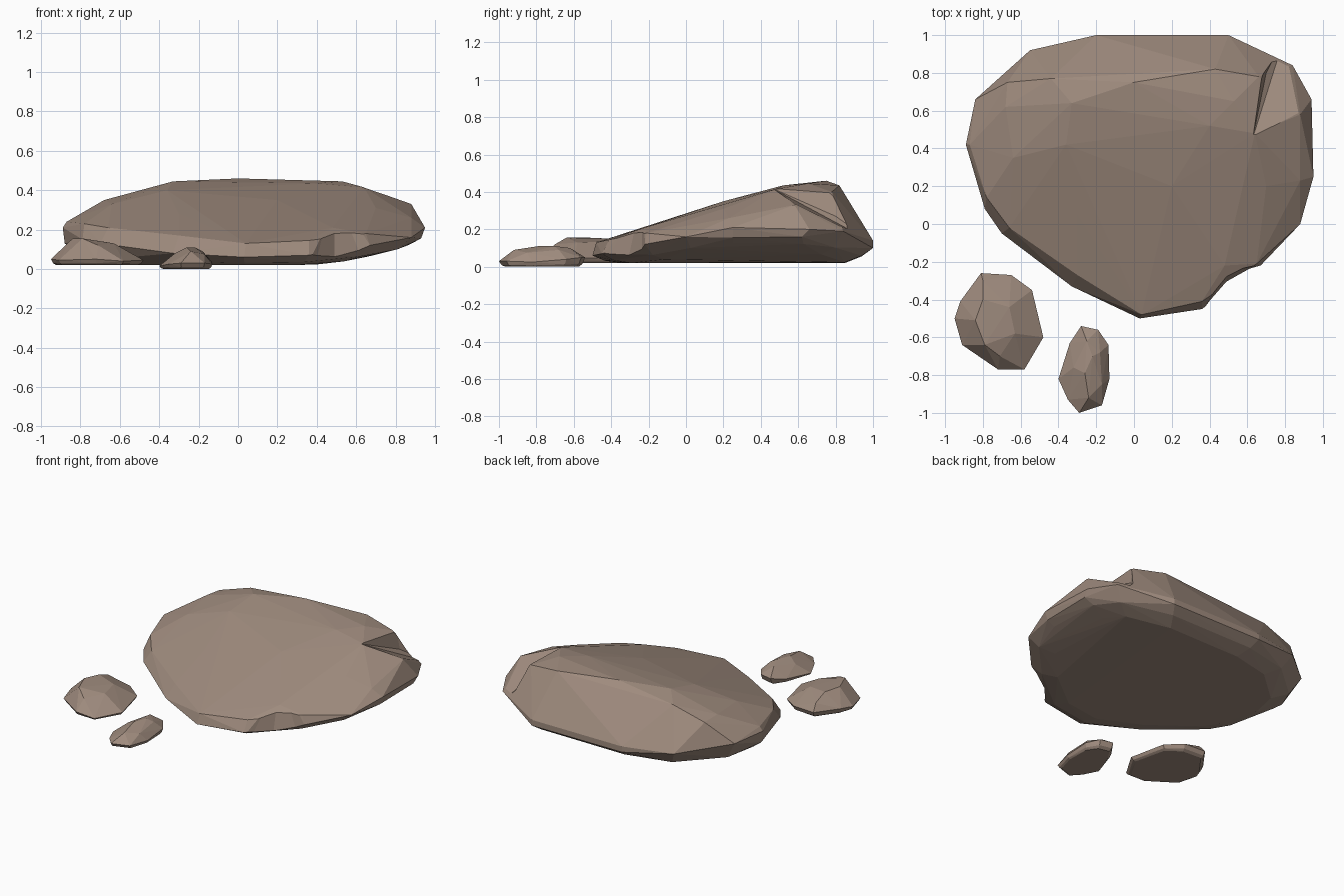
import bpy
import bmesh
from mathutils import Vector

default_cube = bpy.data.objects.get("Cube")
if default_cube:
    bpy.data.objects.remove(default_cube, do_unlink=True)

# One dusty brown stone colour for everything
stone = bpy.data.materials.new("dusty_brown_stone")
stone.use_nodes = True
stone.diffuse_color = (.35, .262, .21, 1)
shader = stone.node_tree.nodes["Principled BSDF"]
shader.inputs["Base Color"].default_value = stone.diffuse_color
shader.inputs["Roughness"].default_value = 1


def hull_object(name, points):
    """Flat-faced convex solid wrapped around the given points."""
    bm = bmesh.new()
    for point in points:
        bm.verts.new(point)
    bmesh.ops.convex_hull(bm, input=bm.verts[:])
    loose = [v for v in bm.verts if not v.link_faces]
    bmesh.ops.delete(bm, geom=loose, context='VERTS')
    bmesh.ops.recalc_face_normals(bm, faces=bm.faces[:])
    mesh = bpy.data.meshes.new(name)
    bm.to_mesh(mesh)
    bm.free()
    mesh.materials.append(stone)
    obj = bpy.data.objects.new(name, mesh)
    bpy.context.collection.objects.link(obj)
    return obj


def underside(girdle, shrink, base, lift):
    """Rounded belly: a resting ring and a belt, both inset from the girdle.
    The resting ring lifts off the ground towards the +x end."""
    middle = sum((Vector(p) for p in girdle), Vector()) / len(girdle)
    for point in map(Vector, girdle):
        foot = middle.lerp(point, shrink)
        foot.z = base + lift * max(0, foot.x - .3) ** 2
        yield foot
        belt = foot.lerp(point, .6)
        belt.z = foot.z + (point.z - foot.z) * .3
        yield belt


def make_rock(name, girdle, crown, shrink, base, lift=0):
    belly = list(underside(girdle, shrink, base, lift))
    return hull_object(name, girdle + crown + belly)


def carve(rock, name, points):
    """Break a chip out of a rock with a hidden convex cutter."""
    cutter = hull_object(name, points)
    cutter.hide_render = True
    cutter.hide_viewport = True
    cutter.display_type = 'WIRE'
    cut = rock.modifiers.new(name, 'BOOLEAN')
    cut.operation = 'DIFFERENCE'
    cut.solver = 'EXACT'
    cut.object = cutter


# Large slab: widest outline, anticlockwise from the front tip
slab_girdle = [
    (.03, -.5, .06), (.36, -.45, .07), (.67, -.22, .12), (.88, 0, .16),
    (.95, .25, .21), (.94, .66, .2), (.84, .84, .19), (.5, 1, .14),
    (-.2, 1, .14), (-.55, .92, .15), (-.84, .66, .2), (-.89, .42, .21),
    (-.79, .08, .15), (-.7, -.05, .13), (-.33, -.33, .08)]
# Shoulder edge, then the sloping top, then the rear ridge
slab_shoulder = [
    (.04, -.48, .13), (.36, -.41, .145), (.65, -.21, .18), (.88, .23, .26),
    (.88, .58, .33), (-.3, -.27, .17), (-.66, -.02, .21), (-.78, .14, .23),
    (-.87, .42, .24), (.5, 1, .1), (-.2, 1, .1), (.93, .62, .16),
    (.93, .25, .155), (-.88, .42, .13)]
slab_top = [
    (.48, -.22, .21), (.7, .2, .31), (.2, .2, .35), (-.3, .05, .28),
    (-.64, .35, .33), (-.36, .42, .4), (.4, .52, .435), (.64, .48, .415),
    (-.68, .62, .35), (-.67, .75, .34), (-.44, .77, .41), (-.33, .64, .445),
    (0, .75, .46), (.43, .82, .435), (.53, .65, .445), (.66, .78, .4)]
slab = make_rock("large_slab", slab_girdle, slab_shoulder + slab_top,
                 .79, .02, lift=.33)

# Chips broken from the rear corner and the front edge of the slab
carve(slab, "rear_chip_cutter", [
    (.63, .46, .42), (.7, .8, .27), (.89, .58, .335), (.8, 1, .13),
    (.66, .79, .5), (.63, .46, .6), (.95, .7, .5), (.8, 1, .5)])
carve(slab, "front_chip_cutter", [
    (.36, -.49, -.1), (.49, -.34, -.1), (.69, -.24, -.1), (.7, -.5, -.1),
    (.38, -.38, .4), (.49, -.23, .4), (.66, -.19, .4), (.7, -.5, .4)])

# Wider loose stone
wide_girdle = [
    (-.95, -.5, .05), (-.91, -.64, .045), (-.72, -.77, .05),
    (-.58, -.77, .04), (-.48, -.6, .045), (-.54, -.35, .05),
    (-.65, -.27, .06), (-.81, -.26, .06), (-.92, -.41, .06)]
wide_crown = [
    (-.84, -.51, .155), (-.8, -.4, .15), (-.79, -.64, .155),
    (-.66, -.44, .135), (-.63, -.58, .13), (-.71, -.7, .12), (-.8, -.3, .11)]
make_rock("wide_loose_stone", wide_girdle, wide_crown, .88, .02)

# Narrow loose stone
narrow_girdle = [
    (-.28, -.54, .05), (-.34, -.63, .03), (-.4, -.82, .015),
    (-.35, -.93, .025), (-.29, -1, .03), (-.17, -.96, .03),
    (-.13, -.82, .025), (-.135, -.64, .04), (-.19, -.56, .05)]
narrow_crown = [
    (-.25, -.62, .1), (-.26, -.79, .11), (-.22, -.7, .11), (-.24, -.92, .09),
    (-.18, -.68, .09), (-.17, -.85, .075), (-.32, -.76, .08)]
make_rock("narrow_loose_stone", narrow_girdle, narrow_crown, .85, 0)
